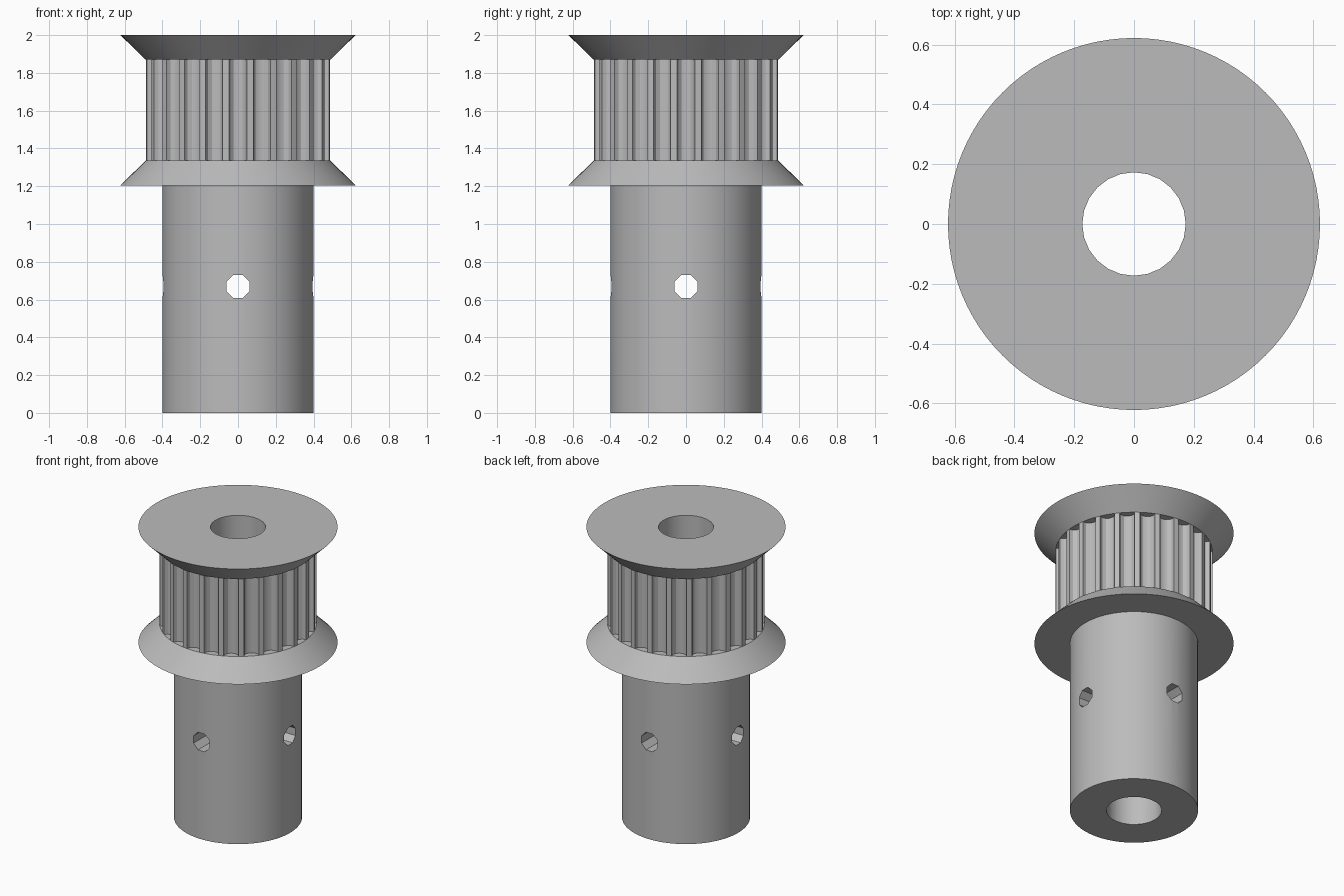
import bpy, bmesh
from math import pi, sin, cos, radians
from mathutils import Matrix

if "Cube" in bpy.data.objects:
    bpy.data.objects.remove(bpy.data.objects["Cube"], do_unlink=True)

TEETH = 24
BELT_R = 0.49
BELT_Z = (1.335, 1.87)

steel = bpy.data.materials.new("grey steel")
steel.use_nodes = True
GREY = (0.5, 0.5, 0.5, 1)
steel.diffuse_color = GREY
steel.node_tree.nodes["Principled BSDF"].inputs["Base Color"].default_value = GREY


def make_object(name, bm):
    bmesh.ops.recalc_face_normals(bm, faces=bm.faces)
    mesh = bpy.data.meshes.new(name)
    bm.to_mesh(mesh)
    bm.free()
    mesh.materials.append(steel)
    obj = bpy.data.objects.new(name, mesh)
    bpy.context.collection.objects.link(obj)
    return obj


def lathe(name, profile, steps):
    """Solid of revolution about z from an open profile of (radius, height)."""
    bm = bmesh.new()
    rings = [[bm.verts.new((r * cos(a), r * sin(a), z)) for r, z in profile]
             for a in (2 * pi * i / steps for i in range(steps))]
    for i, ring in enumerate(rings):
        nxt = rings[(i + 1) % steps]
        for j in range(len(profile) - 1):
            bm.faces.new((ring[j], nxt[j], nxt[j + 1], ring[j + 1]))
    bm.faces.new([ring[0] for ring in rings])
    bm.faces.new([ring[-1] for ring in rings])
    return make_object(name, bm)


def prism(bm, outline, z0, z1, matrix):
    """Extrude an xy outline along z, then place it."""
    low = [bm.verts.new(matrix @ Matrix.Translation((x, y, z0)).translation) for x, y in outline]
    high = [bm.verts.new(matrix @ Matrix.Translation((x, y, z1)).translation) for x, y in outline]
    bm.faces.new(low)
    bm.faces.new(high)
    for i in range(len(outline)):
        k = (i + 1) % len(outline)
        bm.faces.new((low[i], low[k], high[k], high[i]))


def cut(target, cutter):
    mod = target.modifiers.new(cutter.name, 'BOOLEAN')
    mod.operation = 'DIFFERENCE'
    mod.solver = 'EXACT'
    mod.object = cutter
    bpy.context.view_layer.objects.active = target
    bpy.ops.object.modifier_apply(modifier=mod.name)
    bpy.data.objects.remove(cutter, do_unlink=True)


# Hub, two conical flanges and the belt drum turned as one piece
pulley = lathe("belt_pulley", [
    (0.4, 0), (0.4, 1.205), (0.622, 1.205), (BELT_R, BELT_Z[0]),
    (BELT_R, BELT_Z[1]), (0.622, 2)], 96)

# Round-bottomed belt grooves
bm = bmesh.new()
half, depth = 0.047, 0.045
groove = [(BELT_R + 0.03, -half), (BELT_R + 0.03, half)]
groove += [(BELT_R - 0.004 - depth * sin(pi * i / 6), half * cos(pi * i / 6)) for i in range(7)]
for t in range(TEETH):
    prism(bm, groove, *BELT_Z, Matrix.Rotation(2 * pi * t / TEETH, 4, 'Z'))
cut(pulley, make_object("groove_cutter", bm))

# Shaft bore
bm = bmesh.new()
bmesh.ops.create_cone(bm, cap_ends=True, segments=24, radius1=0.173, radius2=0.173,
                      depth=3, matrix=Matrix.Translation((0, 0, 1)))
cut(pulley, make_object("bore_cutter", bm))

# Four octagonal set screw holes, as two crossing cuts
for axis in 'XY':
    bm = bmesh.new()
    octagon = [(0.066 * cos(a), 0.066 * sin(a)) for a in (radians(22.5 + 45 * i) for i in range(8))]
    prism(bm, octagon, -0.6, 0.6,
          Matrix.Translation((0, 0, 0.67)) @ Matrix.Rotation(pi / 2, 4, axis))
    cut(pulley, make_object("screw_hole_cutter", bm))

# Smooth turned surfaces, crisp machined edges
bpy.ops.object.select_all(action='DESELECT')
pulley.select_set(True)
bpy.context.view_layer.objects.active = pulley
bpy.ops.object.shade_smooth_by_angle(angle=radians(29))
